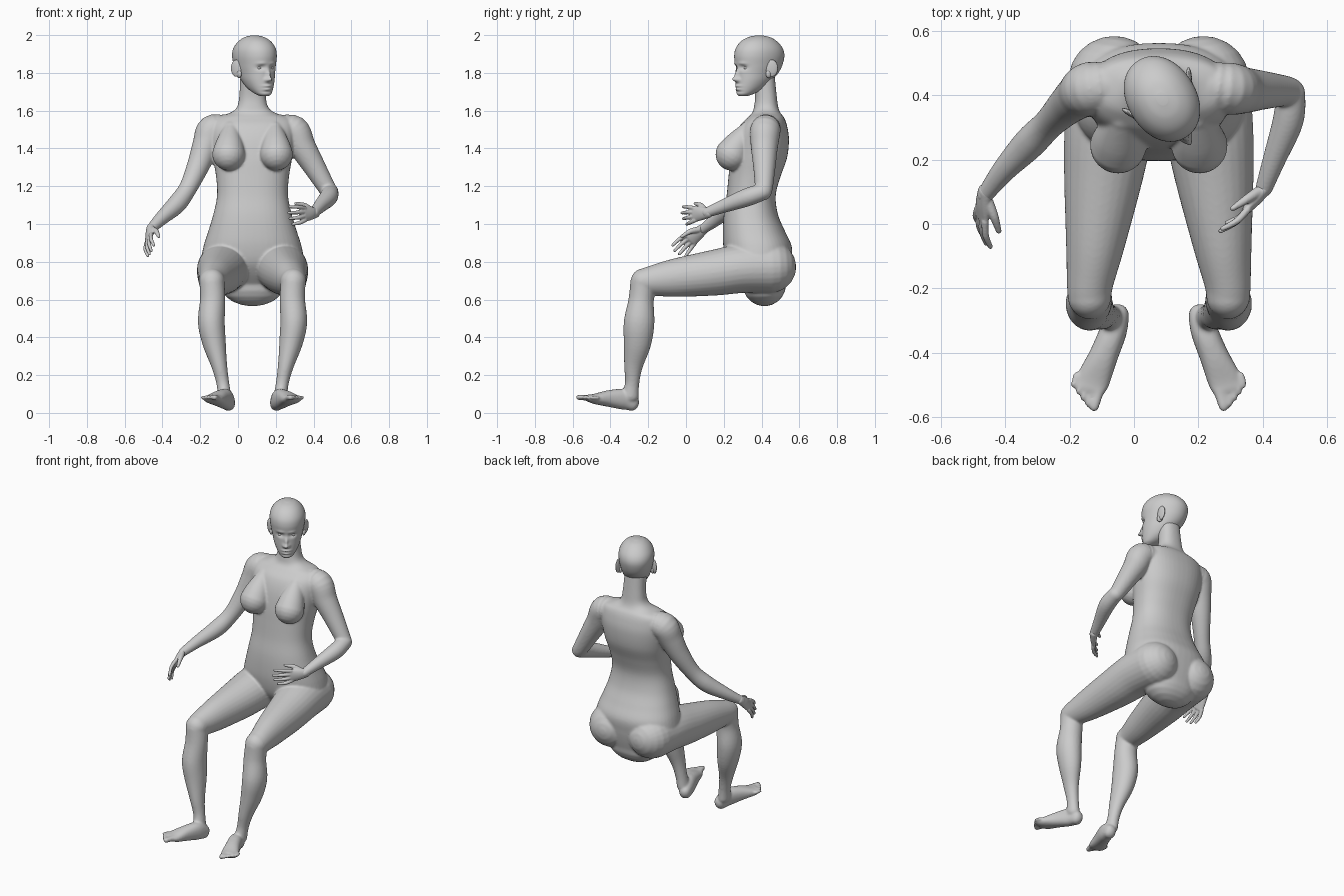
import bpy, bmesh, math
from mathutils import Vector, Matrix

CX = 0.077  # mid-plane of torso and legs


def loft(bm, pts, side=(1, 0, 0), axis=None, n=28, sub=5, p=2.0, caps=True):
    """Smooth tube through rings (x, y, z, r_side, r_other) with rounded ends."""
    pts = [tuple(q) if len(q) == 5 else tuple(q) + (q[3],) for q in pts]
    ext = [pts[0]] + pts + [pts[-1]]
    rings = []
    for i in range(len(pts) - 1):
        a, b, c, d = ext[i:i + 4]
        for k in range(sub + (i == len(pts) - 2)):
            t = k / sub
            rings.append([0.5 * (2 * B + (C - A) * t + (2 * A - 5 * B + 4 * C - D) * t * t
                                 + (3 * B - A - 3 * C + D) * t ** 3) for A, B, C, D in zip(a, b, c, d)])
    cen = [Vector(r[:3]) for r in rings]
    m = len(rings)
    frames = []
    for i, r in enumerate(rings):
        t = Vector(axis) if axis else cen[min(i + 1, m - 1)] - cen[max(i - 1, 0)]
        frames.append((cen[i], t.normalized(), r[3], r[4]))
    if caps:
        def cap(f, s):
            c, t, a, b = f
            return [(c + t * s * min(a, b) * math.sin(g), t, a * math.cos(g), b * math.cos(g))
                    for g in (0.3, 0.6, 0.9, 1.2, 1.45)]
        frames = cap(frames[0], -1)[::-1] + frames + cap(frames[-1], 1)
    loops = []
    for c, t, a, b in frames:
        s = Vector(side)
        u = (s - t * s.dot(t)).normalized()
        v = t.cross(u)
        ring = []
        for j in range(n):
            g = 2 * math.pi * j / n
            cg, sg = math.cos(g), math.sin(g)
            x = math.copysign(abs(cg) ** (2 / p), cg)
            y = math.copysign(abs(sg) ** (2 / p), sg)
            ring.append(bm.verts.new(c + u * a * x + v * b * y))
        loops.append(ring)
    for r0, r1 in zip(loops, loops[1:]):
        for j in range(n):
            k = (j + 1) % n
            bm.faces.new((r0[j], r0[k], r1[k], r1[j]))
    bm.faces.new(loops[0][::-1])
    bm.faces.new(loops[-1])


def finish(bm, name, voxel=0, smooth=0):
    bmesh.ops.recalc_face_normals(bm, faces=bm.faces)
    me = bpy.data.meshes.new(name)
    bm.to_mesh(me)
    bm.free()
    ob = bpy.data.objects.new(name, me)
    bpy.context.collection.objects.link(ob)
    for f in me.polygons:
        f.use_smooth = True
    if voxel:
        r = ob.modifiers.new("blend", 'REMESH')
        r.mode, r.voxel_size, r.use_smooth_shade = 'VOXEL', voxel, True
        s = ob.modifiers.new("soften", 'SMOOTH')
        s.factor, s.iterations = 0.5, smooth
    return ob


def blob(bm, loc, scale, rot=0.0):
    mat = Matrix.Translation(loc) @ Matrix.Rotation(rot, 4, 'Z') @ Matrix.Diagonal((*scale, 1))
    bmesh.ops.create_uvsphere(bm, u_segments=24, v_segments=14, radius=1, matrix=mat)


body = bmesh.new()

# torso and neck: height, front y, back y, half width
torso = [(0.68, .30, .53, .17), (0.74, .25, .545, .24), (0.80, .215, .555, .27), (0.88, .198, .56, .26),
         (0.96, .195, .525, .235), (1.05, .20, .487, .208), (1.15, .215, .475, .188), (1.25, .225, .50, .193),
         (1.35, .235, .535, .21), (1.45, .255, .545, .225), (1.52, .285, .535, .225), (1.562, .325, .52, .20),
         (1.588, .35, .50, .12), (1.62, .36, .488, .082), (1.68, .365, .48, .07), (1.78, .35, .47, .065)]
loft(body, [(CX, (f + b) / 2, z, w, (b - f) / 2) for z, f, b, w in torso], axis=(0, 0, 1), n=48, p=2.3)

for s in (-1, 1):
    X = lambda d: CX + s * d
    # breast
    loft(body, [(X(.115), .33, 1.50, .045), (X(.122), .275, 1.42, .075), (X(.126), .244, 1.37, .088)])
    # thigh with buttock
    loft(body, [(X(.138), .445, .772, .143, .138), (X(.155), .30, .765, .138, .13), (X(.172), .15, .742, .123, .121),
                (X(.197), -.06, .715, .092, .101), (X(.213), -.18, .70, .073, .08), (X(.215), -.225, .695, .068, .07)])
    # knee and lower leg
    loft(body, [(X(.215), -.225, .69, .066, .07), (X(.211), -.237, .60, .067, .067), (X(.218), -.248, .48, .071, .081),
                (X(.203), -.257, .37, .062, .073), (X(.176), -.278, .25, .042, .05), (X(.158), -.285, .16, .034, .038),
                (X(.148), -.295, .09, .036, .045)])
    # foot
    loft(body, [(X(.128), -.285, .052, .036, .042), (X(.142), -.335, .072, .042, .054), (X(.172), -.41, .076, .045, .044),
                (X(.202), -.48, .074, .052, .028), (X(.213), -.51, .077, .048, .02)], p=2.3)
    # toes, big toe on the inner side
    for i in range(5):
        x, y = .182 + .0185 * i, -.505 + .009 * i
        r = (.017, .012, .0115, .011, .0105)[i]
        ln = (.062, .062, .052, .042, .03)[i]
        loft(body, [(X(x), y, .08, r), (X(x + .3 * ln), y - ln, .082, r * .9)], n=14)

# arm hanging out to the side
loft(body, [(-.06, .43, 1.50, .075), (-.135, .42, 1.495, .083), (-.168, .40, 1.42, .073), (-.21, .365, 1.31, .06),
            (-.265, .31, 1.19, .048), (-.325, .25, 1.105, .05), (-.405, .165, 1.03, .037), (-.462, .09, .972, .026)])
# bent arm
loft(body, [(.215, .43, 1.50, .075), (.295, .42, 1.495, .081), (.34, .415, 1.41, .072), (.40, .415, 1.31, .06),
            (.465, .413, 1.20, .048), (.485, .41, 1.17, .044)])
loft(body, [(.487, .405, 1.17, .045), (.478, .32, 1.14, .048), (.435, .20, 1.095, .036), (.403, .11, 1.06, .027)],
     side=(0, 0, 1))
finish(body, "body", 0.0065, 7)


# hands: wrist position, finger direction, thumb side, palm sign
def hand(name, wrist, d, w, sign):
    bm = bmesh.new()
    W, d, w = Vector(wrist), Vector(d).normalized(), Vector(w)
    w = (w - d * w.dot(d)).normalized()
    n = d.cross(w) * sign
    P = lambda a, b, c: tuple(W + d * a + w * b + n * c)
    loft(bm, [P(-.02, 0, 0) + (.027, .022), P(.03, 0, 0) + (.036, .02), P(.078, 0, .002) + (.042, .014)], side=w)
    for i, ln in enumerate((.083, .095, .088, .068)):
        o = .032 - .0215 * i
        loft(bm, [P(.075, o, 0) + (.0115,), P(.085 + ln * .45, o * 1.3, .004) + (.0105,),
                  P(.085 + ln, o * 1.45, .024) + (.008,)], side=w, n=14)
    loft(bm, [P(.012, .018, .008) + (.017,), P(.05, .045, .022) + (.014,), P(.098, .058, .038) + (.009,)], side=n, n=14)
    finish(bm, name, 0.004, 3)


hand("hanging_hand", (-.464, .085, .968), (-.12, -.75, -.6), (.35, -.5, .7), -1)
hand("raised_hand", (.40, .105, 1.058), (-.62, -.78, -.08), (0, 0, 1), 1)

# head: height, back, front, half width (local frame faces -y)
head = bmesh.new()
skull = [(1.677, -.08, .122, .022), (1.69, -.04, .133, .042), (1.72, .02, .136, .063), (1.76, .065, .136, .08),
         (1.80, .105, .136, .09), (1.84, .128, .136, .099), (1.89, .14, .14, .106), (1.93, .13, .131, .101),
         (1.965, .10, .104, .08), (1.988, .062, .064, .05), (1.998, .02, .02, .016)]
loft(head, [(0, (b - f) / 2, z, w, (f + b) / 2) for z, b, f, w in skull], axis=(0, 0, 1), n=96, sub=9, p=2.1, caps=False)
# face relief: side, height, spread, spread, push
relief = [(.036, 1.828, .02, .013, -.013), (-.036, 1.828, .02, .013, -.013), (.036, 1.85, .022, .008, .005),
          (-.036, 1.85, .022, .008, .005), (0, 1.765, .014, .013, .028), (0, 1.79, .01, .022, .017),
          (.015, 1.762, .008, .009, .008), (-.015, 1.762, .008, .009, .008), (0, 1.731, .024, .006, .009),
          (0, 1.713, .02, .006, .007), (0, 1.70, .03, .006, -.004)]
for v in head.verts:
    if v.co.y < -.03:
        x, z = v.co.x, v.co.z
        v.co.y -= sum(a * math.exp(-((x - c) / sx) ** 2 - ((z - h) / sz) ** 2) for c, h, sx, sz, a in relief)
for s in (-1, 1):
    blob(head, (s * .037, -.104, 1.826), (.016, .014, .011))                 # eye
    blob(head, (s * .106, .012, 1.825), (.009, .032, .045), -s * .5)         # ear
    blob(head, (s * .096, .0, 1.795), (.012, .018, .022))                    # ear lobe
head.transform(Matrix.Translation((.087, .388, 0)) @ Matrix.Rotation(math.radians(32), 4, 'Z'))
finish(head, "head")
